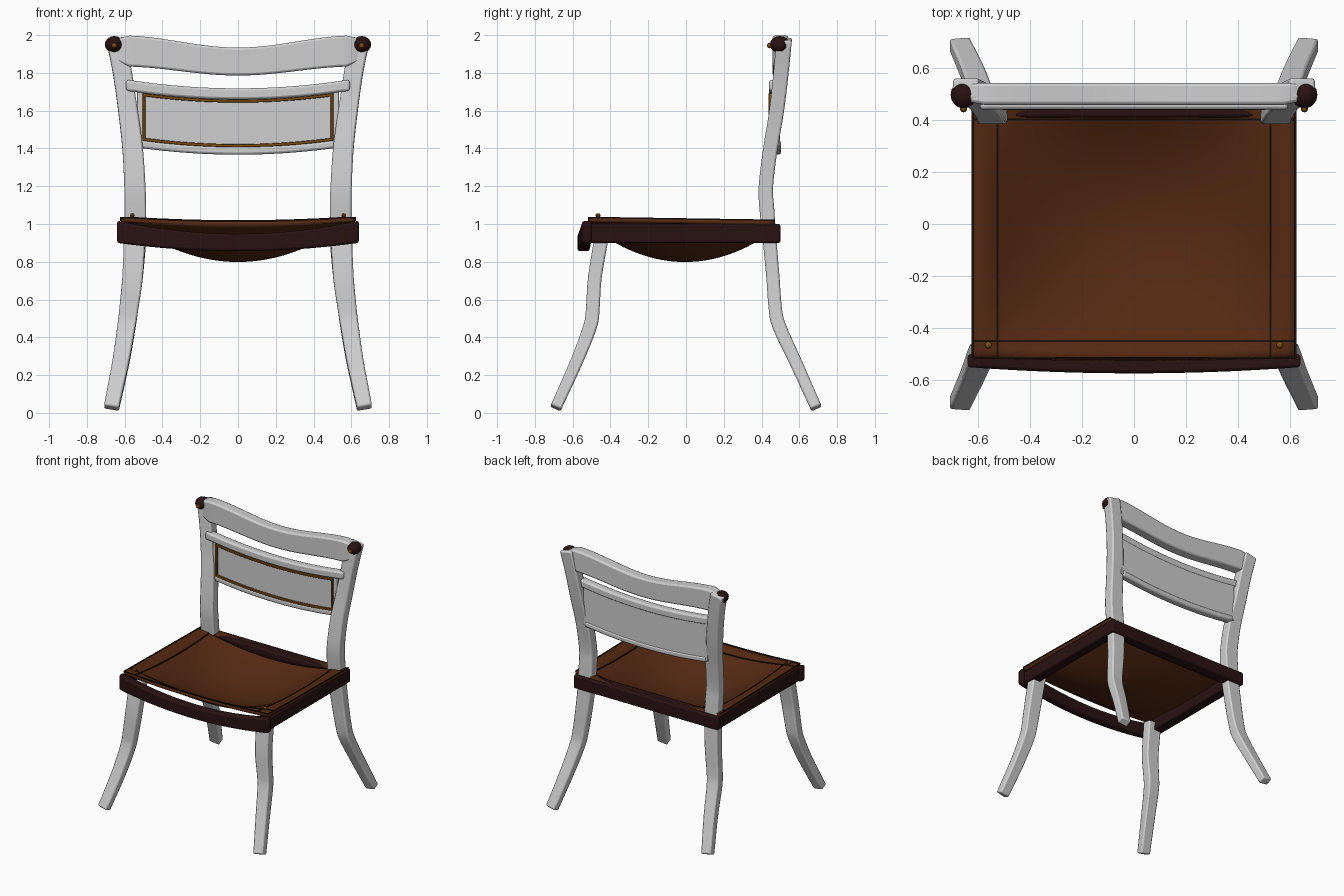
import bpy, bmesh, math
from mathutils import Vector

if "Cube" in bpy.data.objects:
    bpy.data.objects.remove(bpy.data.objects["Cube"], do_unlink=True)


def material(name, r, g, b):
    m = bpy.data.materials.new(name)
    m.use_nodes = True
    m.diffuse_color = (r, g, b, 1)
    m.node_tree.nodes["Principled BSDF"].inputs["Base Color"].default_value = (r, g, b, 1)
    return m


PAINT = material("pale grey paint", .62, .62, .62)
WOOD = material("dark wood", .022, .006, .006)
LEATHER = material("brown leather", .09, .022, .006)
BRASS = material("old brass", .2, .075, .007)
STITCH = material("dark stitching", .01, .004, .002)


def finish(name, bm, mat, bevel=0.0, smooth=True):
    bmesh.ops.recalc_face_normals(bm, faces=bm.faces[:])
    mesh = bpy.data.meshes.new(name)
    bm.to_mesh(mesh)
    bm.free()
    mesh.materials.append(mat)
    ob = bpy.data.objects.new(name, mesh)
    bpy.context.collection.objects.link(ob)
    if bevel:
        mod = ob.modifiers.new("soft edges", "BEVEL")
        mod.width, mod.segments = bevel, 2
        mod.limit_method, mod.angle_limit = "ANGLE", math.radians(40)
    if smooth:
        bpy.ops.object.select_all(action="DESELECT")
        bpy.context.view_layer.objects.active = ob
        ob.select_set(True)
        bpy.ops.object.shade_smooth_by_angle(angle=math.radians(35))
    return ob


def loft(name, rings, mat, bevel=0.0):
    """Skin a list of equal rings and cap both ends."""
    bm = bmesh.new()
    loops = [[bm.verts.new(p) for p in ring] for ring in rings]
    n = len(loops[0])
    for a, b in zip(loops, loops[1:]):
        for i in range(n):
            j = (i + 1) % n
            bm.faces.new((a[i], a[j], b[j], b[i]))
    bm.faces.new(loops[0])
    bm.faces.new(loops[-1])
    return finish(name, bm, mat, bevel)


def spaced(a, b, n):
    return [a + (b - a) * i / n for i in range(n + 1)]


def bar(name, half, section, mat, bevel=0.0, n=28):
    """Bar along x; section(x) gives front, back, bottom, top."""
    rings = []
    for x in spaced(-half, half, n):
        y0, y1, z0, z1 = section(x)
        rings.append([(x, y0, z0), (x, y1, z0), (x, y1, z1), (x, y0, z1)])
    return loft(name, rings, mat, bevel)


def box(name, x0, x1, y0, y1, z0, z1, mat, bevel=0.0):
    rings = [[(x, y0, z0), (x, y1, z0), (x, y1, z1), (x, y0, z1)] for x in (x0, x1)]
    return loft(name, rings, mat, bevel)


def ball(name, centre, radii, mat, segments=16):
    bm = bmesh.new()
    bmesh.ops.create_uvsphere(bm, u_segments=segments, v_segments=segments // 2, radius=1)
    bmesh.ops.scale(bm, vec=radii, verts=bm.verts)
    bmesh.ops.translate(bm, vec=centre, verts=bm.verts)
    return finish(name, bm, mat)


def smooth_path(points, steps=4):
    """Catmull-Rom through the key points (x, y, z, width, depth)."""
    pts = [Vector(p) for p in points]
    pts = [2 * pts[0] - pts[1]] + pts + [2 * pts[-1] - pts[-2]]
    out = []
    for a, b, c, d in zip(pts, pts[1:], pts[2:], pts[3:]):
        for i in range(steps):
            t = i / steps
            out.append(.5 * (2 * b + (c - a) * t + (2 * a - 5 * b + 4 * c - d) * t * t
                             + (3 * b - a - 3 * c + d) * t ** 3))
    return out + [pts[-2]]


def leg(name, side, points):
    path = smooth_path(points)
    rings = []
    for i, p in enumerate(path):
        a, b = path[max(i - 1, 0)], path[min(i + 1, len(path) - 1)]
        tangent = Vector((b - a)[:3]).normalized()
        v = tangent.cross(Vector((1, 0, 0))).normalized()
        u = v.cross(tangent).normalized()
        ring = []
        for su, sv in ((-1, -1), (1, -1), (1, 1), (-1, 1)):
            q = Vector(p[:3]) + u * su * p[3] / 2 + v * sv * p[4] / 2
            ring.append((q.x * side, q.y, q.z))
        rings.append(ring)
    loft(name, rings, PAINT, .01)


# Legs: the rear pair run up into the back posts
front_points = [(.67, -.69, .026, .08, .06), (.62, -.58, .27, .088, .066), (.59, -.507, .46, .095, .072),
                (.577, -.493, .56, .1, .072), (.558, -.482, .72, .108, .072), (.545, -.44, .97, .114, .075)]
rear_points = [(.67, .69, .026, .08, .06), (.62, .58, .27, .088, .066), (.59, .493, .46, .095, .072),
               (.577, .472, .56, .1, .07), (.558, .46, .72, .108, .07), (.545, .444, .9, .114, .072),
               (.543, .428, 1.08, .114, .078), (.546, .423, 1.2, .112, .076), (.558, .447, 1.4, .108, .076),
               (.583, .48, 1.6, .102, .078), (.612, .503, 1.8, .1, .08), (.648, .52, 1.98, .1, .082)]
for side, word in ((1, "left"), (-1, "right")):
    leg("front_leg_" + word, side, front_points)
    leg("rear_leg_and_post_" + word, side, rear_points)
    # Seat side rail, finial and studs
    box("seat_side_rail_" + word, side * .54, side * .62, -.51, .5, .9, 1.0, WOOD, .01)
    ball("finial_" + word, (side * .655, .497, 1.95), (.05, .053, .045), WOOD)
    ball("finial_stud_" + word, (side * .655, .443, 1.945), (.015, .015, .015), BRASS, 10)
    ball("seat_rivet_" + word, (side * .56, -.465, 1.045), (.014, .014, .012), BRASS, 10)


# Top rail of the back
def top_rail(x):
    over = max(0, abs(x) - .6)
    wave = math.cos(math.pi * min(abs(x), .62) / .62)
    return (.458 + over * .4, .542, 1.81 - .024 * wave + over * .8, 1.966 - .032 * wave - over * .5)


bar("top_rail", .67, top_rail, PAINT, .012)


# Back panel with raised strips along its upper and lower edges
def dip(x):
    return -.045 * max(0, 1 - (x / .58) ** 2)


bar("back_panel", .535, lambda x: (.452, .497, 1.42 + dip(x), 1.74 + dip(x)), PAINT, .004)
bar("panel_top_strip", .592, lambda x: (.44, .5, 1.705 + dip(x), 1.763 + dip(x)), PAINT, .012)
bar("panel_bottom_strip", .52, lambda x: (.442, .502, 1.412 + dip(x), 1.455 + dip(x)), PAINT, .012)

# Brass inlay frame on the panel
bar("inlay_top", .505, lambda x: (.438, .455, 1.688 + dip(x), 1.704 + dip(x)), BRASS, .003)
bar("inlay_bottom", .505, lambda x: (.438, .455, 1.452 + dip(x), 1.468 + dip(x)), BRASS, .003)
for side, word in ((1, "left"), (-1, "right")):
    box("inlay_side_" + word, side * .49, side * .505, .438, .455, 1.445, 1.692, BRASS, .003)


# Seat frame: bowed front rail and straight back rail
def front_rail(x):
    bow = 1 - (x / .64) ** 2
    return (-.55 - .024 * bow, -.5 - .01 * bow, .9 - .044 * bow, 1.018 - .07 * bow)


bar("seat_front_rail", .64, front_rail, WOOD, .012)
box("seat_back_rail", -.62, .62, .41, .5, .9, 1.0, WOOD, .01)


# Slung leather seat
def seat_height(x, y):
    u = max(0, 1 - (x / .57) ** 2)
    v = max(0, 1 - ((y + .015) / .49) ** 2)
    return 1.034 - .015 * (y + .5) - u * (.018 + .185 * v)


bm = bmesh.new()
xs, ys = spaced(-.62, .62, 36), spaced(-.515, .47, 30)
rows = [[bm.verts.new((x, y, seat_height(x, y))) for x in xs] for y in ys]
for r, s in zip(rows, rows[1:]):
    for i in range(len(xs) - 1):
        bm.faces.new((r[i], r[i + 1], s[i + 1], s[i]))
seat = finish("leather_seat", bm, LEATHER)
solid = seat.modifiers.new("hide thickness", "SOLIDIFY")
solid.thickness, solid.offset = .025, -1
if seat.data.polygons[0].normal.z < 0:
    seat.data.flip_normals()


# Stitch lines and dark cut edges
def seam(name, points, across):
    rings = []
    for x, y in points:
        ring = []
        for s, h in ((-1, -.004), (1, -.004), (1, .004), (-1, .004)):
            px, py = x + s * .004 * across[0], y + s * .004 * across[1]
            ring.append((px, py, seat_height(px, py) + h))
        rings.append(ring)
    loft(name, rings, STITCH)


for x, word in ((-.62, "right_edge"), (-.525, "right"), (.525, "left"), (.62, "left_edge")):
    seam("stitching_" + word, [(x, y) for y in ys], (1, 0))
for y, word in ((-.515, "front_edge"), (-.45, "front"), (.402, "back")):
    seam("stitching_" + word, [(x, y) for x in xs], (0, 1))
